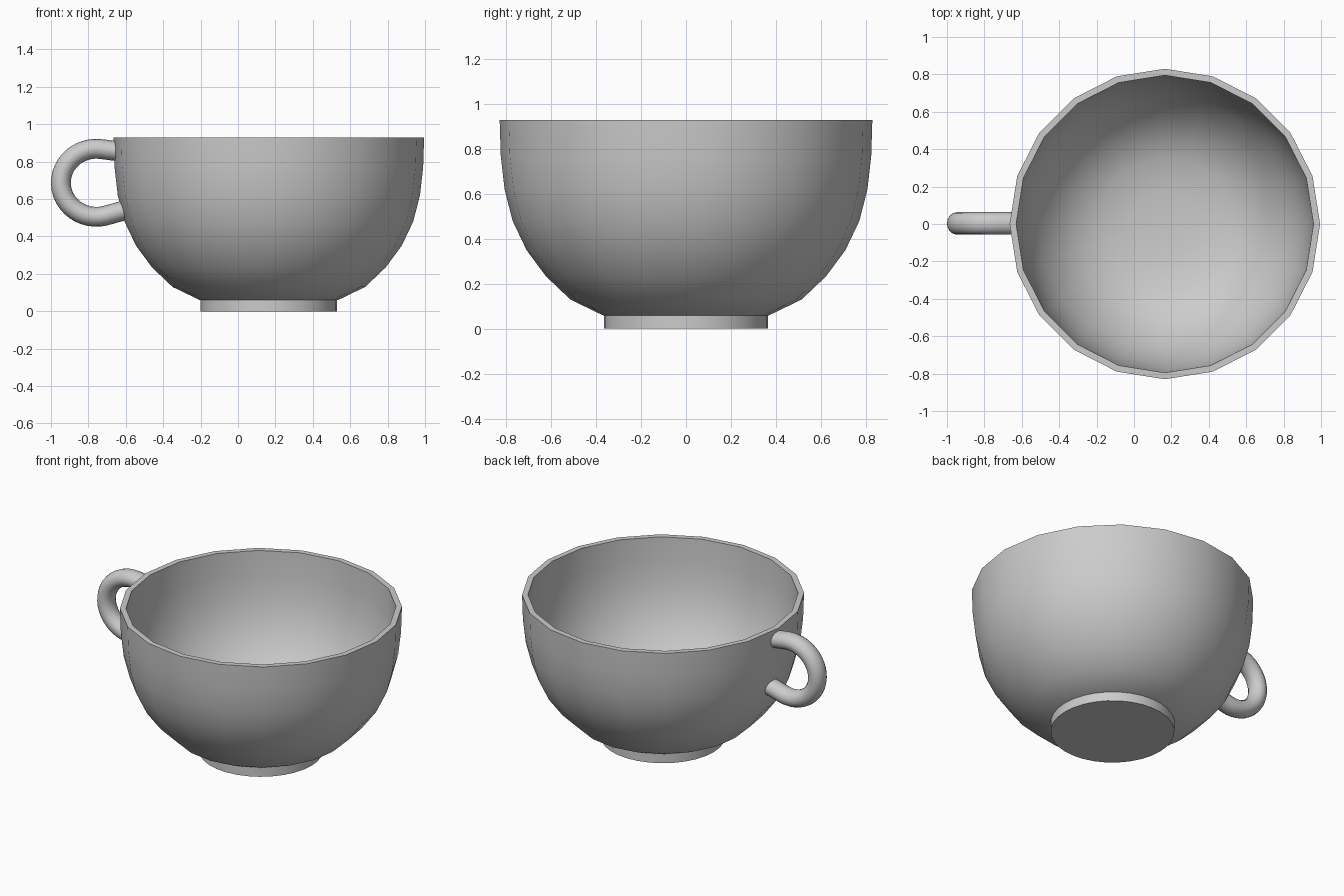
import bpy, bmesh, math
from mathutils import Vector

cube = bpy.data.objects.get("Cube")
if cube:
    bpy.data.objects.remove(cube, do_unlink=True)

CUP_X = 0.165

grey = bpy.data.materials.new("plain_grey")
grey.use_nodes = True
grey.diffuse_color = (0.6, 0.6, 0.6, 1)
grey.node_tree.nodes["Principled BSDF"].inputs["Base Color"].default_value = (0.6, 0.6, 0.6, 1)


def smooth(obj, angle=30):
    bpy.ops.object.select_all(action='DESELECT')
    obj.select_set(True)
    bpy.context.view_layer.objects.active = obj
    bpy.ops.object.shade_smooth_by_angle(angle=math.radians(angle))


def lathe(name, profile, sides):
    """Spin an (r, z) profile around the vertical axis."""
    bm = bmesh.new()
    verts = [bm.verts.new((r, 0, z)) for r, z in profile]
    edges = [bm.edges.new(pair) for pair in zip(verts, verts[1:])]
    bmesh.ops.spin(bm, geom=verts + edges, cent=(0, 0, 0), axis=(0, 0, 1),
                   angle=math.tau, steps=sides)
    bmesh.ops.remove_doubles(bm, verts=bm.verts, dist=0.0005)
    bmesh.ops.recalc_face_normals(bm, faces=bm.faces)
    mesh = bpy.data.meshes.new(name)
    bm.to_mesh(mesh)
    bm.free()
    obj = bpy.data.objects.new(name, mesh)
    obj.location.x = CUP_X
    bpy.context.collection.objects.link(obj)
    mesh.materials.append(grey)
    smooth(obj)
    return obj


# Bowl: outer wall up to the rim, then the inner wall back down
outer = [(0, 0.03), (0.19, 0.035), (0.37, 0.06), (0.515, 0.13), (0.625, 0.235),
         (0.71, 0.35), (0.772, 0.48), (0.808, 0.62), (0.825, 0.77), (0.83, 0.93)]
inner = [(0, 0.065), (0.18, 0.07), (0.355, 0.095), (0.495, 0.16), (0.598, 0.257),
         (0.68, 0.367), (0.738, 0.49), (0.773, 0.625), (0.79, 0.77), (0.795, 0.93)]
lathe("bowl", outer + inner[::-1], 20)

# Foot: short round base closed underneath
lathe("foot", [(0, 0), (0.365, 0), (0.365, 0.06), (0.33, 0.06)], 32)

# Handle: C-shaped tube whose ends sink into the wall
path = [Vector((-0.64, 0, 0.855))]
for i in range(25):
    a = math.radians(80 + i * 8.5)
    path.append(Vector((-0.757 + 0.19 * math.cos(a), 0, 0.687 + 0.182 * math.sin(a))))
path.append(Vector((-0.605, 0, 0.54)))

curve = bpy.data.curves.new("handle_path", 'CURVE')
curve.dimensions = '3D'
curve.bevel_depth = 0.053
curve.bevel_resolution = 6
curve.use_fill_caps = True
spline = curve.splines.new('POLY')
spline.points.add(len(path) - 1)
for point, co in zip(spline.points, path):
    point.co = (*co, 1)
handle = bpy.data.objects.new("handle", curve)
bpy.context.collection.objects.link(handle)
curve.materials.append(grey)
bpy.ops.object.select_all(action='DESELECT')
handle.select_set(True)
bpy.context.view_layer.objects.active = handle
bpy.ops.object.convert(target='MESH')
handle = bpy.context.view_layer.objects.active
handle.name = "handle"
handle.scale.y = 1.13
handle.location.y = 0.003
smooth(handle, 40)
